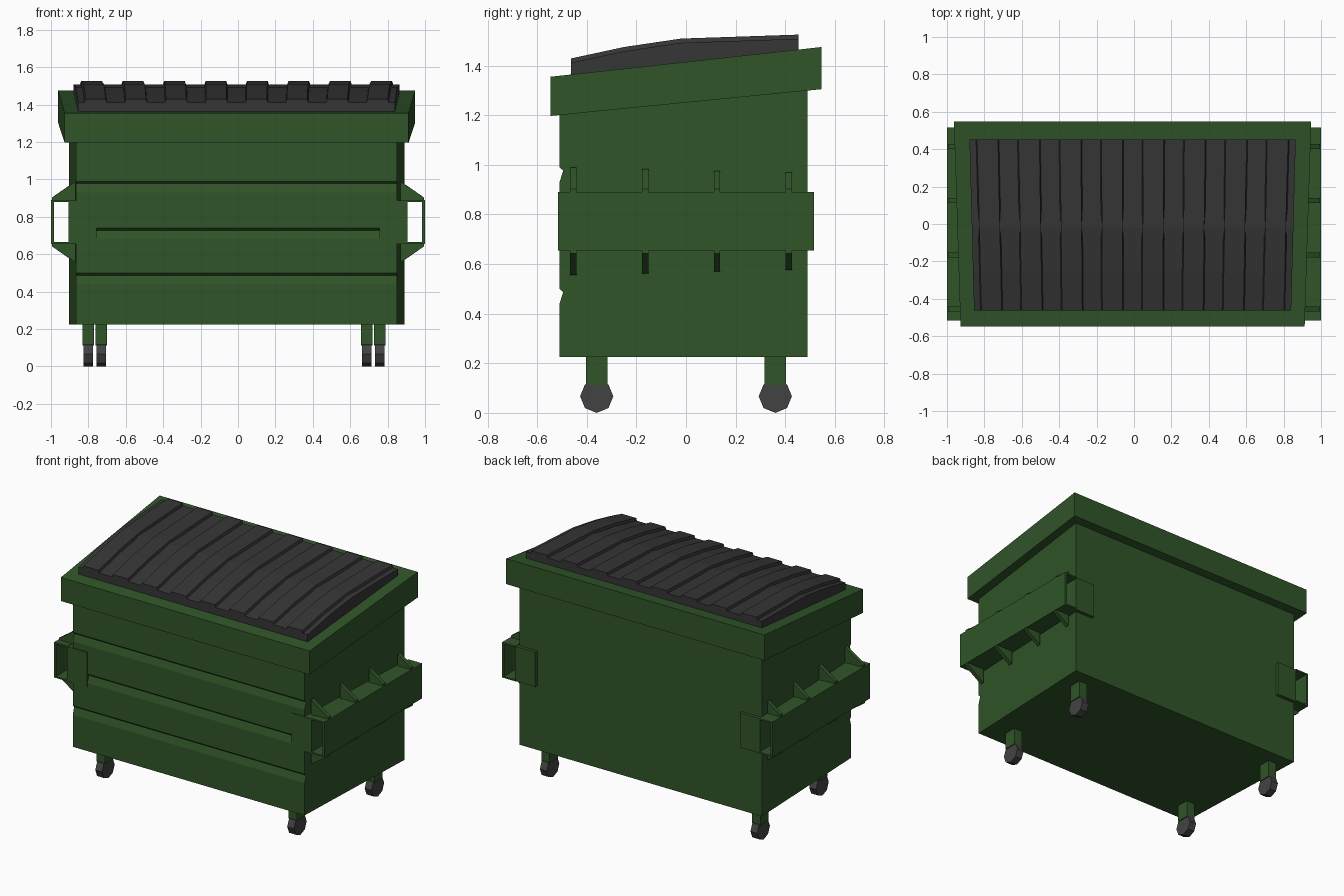
import bpy, bmesh, math

if "Cube" in bpy.data.objects:
    bpy.data.objects.remove(bpy.data.objects["Cube"])

CX = -0.0075  # centre line of the body and lid


def material(name, rgb):
    m = bpy.data.materials.new(name)
    m.diffuse_color = (*rgb, 1)
    m.use_nodes = True
    m.node_tree.nodes["Principled BSDF"].inputs["Base Color"].default_value = m.diffuse_color
    return m


GREEN = material("green_paint", (0.03, 0.09, 0.022))
BLACK = material("black_plastic", (0.036, 0.036, 0.036))
RUBBER = material("wheel_rubber", (0.055, 0.055, 0.055))


def finish(name, bm, mat):
    bmesh.ops.recalc_face_normals(bm, faces=bm.faces)
    me = bpy.data.meshes.new(name)
    bm.to_mesh(me)
    bm.free()
    me.materials.append(mat)
    ob = bpy.data.objects.new(name, me)
    bpy.context.collection.objects.link(ob)
    return ob


def prism(name, pts, left, right, mat):
    """Side profile of (y, z) points spanned from left(i, y) to right(i, y)."""
    bm = bmesh.new()
    a = [bm.verts.new((left(i, y), y, z)) for i, (y, z) in enumerate(pts)]
    b = [bm.verts.new((right(i, y), y, z)) for i, (y, z) in enumerate(pts)]
    bm.faces.new(a)
    bm.faces.new(b)
    for i in range(len(pts)):
        j = (i + 1) % len(pts)
        bm.faces.new((a[i], a[j], b[j], b[i]))
    return finish(name, bm, mat)


def tapered(name, pts, half, slope, mat):
    """Prism that gets wider towards the back."""
    return prism(name, pts, lambda i, y: CX - half - slope * y,
                 lambda i, y: CX + half + slope * y, mat)


def box(name, x0, x1, y0, y1, z0, z1, mat):
    x0, x1 = sorted((x0, x1))
    return prism(name, [(y0, z0), (y1, z0), (y1, z1), (y0, z1)],
                 lambda i, y: x0, lambda i, y: x1, mat)


# Bin body with three pressed grooves across the front
front = [(-0.51, 0.225)]
for z in (0.44, 0.68, 0.93):
    front += [(-0.51, z), (-0.495, z + 0.047), (-0.51, z + 0.06)]
tapered("bin_body", front + [(-0.51, 1.25), (0.49, 1.38), (0.49, 0.225)],
        0.8775, 0.039, GREEN)

# Sloping rim
tapered("rim", [(-0.547, 1.197), (-0.547, 1.355), (0.547, 1.475), (0.547, 1.305)],
        0.9375, 0.032, GREEN)

# Curved lid with raised ribs
lid_top = [(-0.463, 1.412), (-0.25, 1.458), (-0.02, 1.492), (0.453, 1.508)]
tapered("lid", lid_top + [(0.453, 1.45), (-0.463, 1.35)], 0.86, 0.027, BLACK)
rib = [(y, z + 0.017) for y, z in lid_top] + [(y, z - 0.005) for y, z in lid_top[::-1]]
for n in range(8):
    c = -0.765 + n * 1.53 / 7

    def edge(side, c=c):
        return lambda i, y: CX + (c + side * (0.055 if i < 4 else 0.062)) * (1 + 0.031 * y)
    prism(f"lid_rib_{n + 1}", rib, edge(-1), edge(1), BLACK)

for s, side in ((-1, "left"), (1, "right")):
    # Fork pocket: wrap-around mounting plate and open channel
    box(f"{side}_pocket_mount", s * 0.757, s * 0.905, -0.516, 0.512, 0.655, 0.887, GREEN)
    box(f"{side}_pocket_outer_plate", s * 0.985, s * 1.0, -0.516, 0.516, 0.655, 0.89, GREEN)
    box(f"{side}_pocket_top", s * 0.9, s * 0.99, -0.516, 0.516, 0.88, 0.89, GREEN)
    box(f"{side}_pocket_bottom", s * 0.9, s * 0.99, -0.516, 0.516, 0.655, 0.665, GREEN)

    # Triangular gussets above and below the pocket
    for n, y in enumerate((-0.455, -0.165, 0.125, 0.415)):
        inner = 0.868 + 0.036 * (y + 0.455)
        rise = 0.02 + 0.62 * (0.995 - inner)
        for part, z, d in (("upper", 0.885, 1), ("lower", 0.66, -1)):
            bm = bmesh.new()
            tri = [(0.995, z), (0.995, z + d * 0.018), (inner, z + d * (rise + 0.005)), (inner, z)]
            f = bm.faces.new([bm.verts.new((s * x, y - 0.013, h)) for x, h in tri])
            r = bmesh.ops.extrude_face_region(bm, geom=[f])
            bmesh.ops.translate(bm, vec=(0, 0.026, 0),
                                verts=[v for v in r["geom"] if isinstance(v, bmesh.types.BMVert)])
            finish(f"{side}_{part}_gusset_{n + 1}", bm, GREEN)

    # Casters: green leg and eight-sided wheel
    for end, y, off in (("front", -0.36, 0.71), ("back", 0.36, 0.779)):
        x = -0.022 + s * off
        box(f"{side}_{end}_caster_leg", x - 0.031, x + 0.031, y - 0.043, y + 0.043,
            0.112, 0.23, GREEN)
        bpy.ops.mesh.primitive_cylinder_add(vertices=8, radius=0.067, depth=0.05,
                                            location=(x, y, 0.067),
                                            rotation=(0, math.pi / 2, 0))
        wheel = bpy.context.object
        wheel.name = f"{side}_{end}_wheel"
        wheel.data.materials.append(RUBBER)
